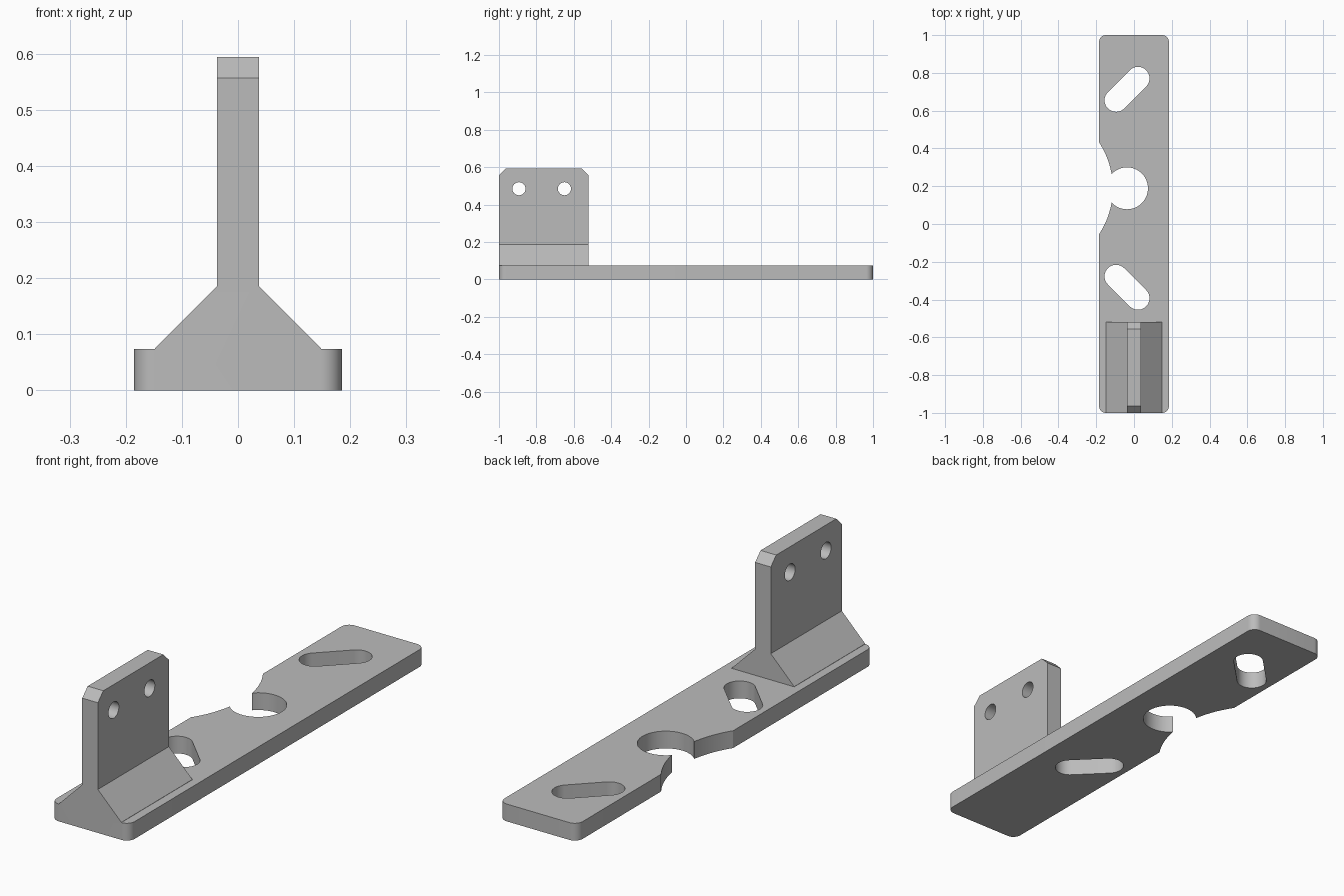
import bpy, bmesh
from math import pi, cos, sin, radians

cube = bpy.data.objects.get("Cube")
if cube:
    bpy.data.objects.remove(cube, do_unlink=True)

grey = bpy.data.materials.new("plain grey")
grey.use_nodes = True
GREY = (0.5, 0.5, 0.5, 1)
grey.diffuse_color = GREY
grey.node_tree.nodes["Principled BSDF"].inputs["Base Color"].default_value = GREY

HALF_W, THICK, CORNER = 0.185, 0.074, 0.037
NOTCH_Y = 0.189


def arc(cx, cy, r, start, end, steps):
    """Points along an arc, angles in degrees."""
    angles = [radians(start + (end - start) * i / steps) for i in range(steps + 1)]
    return [(cx + r * cos(a), cy + r * sin(a)) for a in angles]


def circle(cx, cy, r, steps=64):
    return arc(cx, cy, r, 0, 360, steps)[:-1]


def prism(name, outline, axis, low, high):
    """Extrude a flat outline along one axis."""
    place = {"x": lambda u, v, d: (d, u, v),
             "y": lambda u, v, d: (u, d, v),
             "z": lambda u, v, d: (u, v, d)}[axis]
    bm = bmesh.new()
    base = bm.faces.new([bm.verts.new(place(u, v, low)) for u, v in outline])
    new = bmesh.ops.extrude_face_region(bm, geom=[base])["geom"]
    verts = [g for g in new if isinstance(g, bmesh.types.BMVert)]
    bmesh.ops.translate(bm, verts=verts, vec=place(0, 0, high - low))
    bmesh.ops.recalc_face_normals(bm, faces=bm.faces)
    mesh = bpy.data.meshes.new(name)
    bm.to_mesh(mesh)
    bm.free()
    mesh.materials.append(grey)
    obj = bpy.data.objects.new(name, mesh)
    bpy.context.collection.objects.link(obj)
    return obj


def combine(target, tool, operation):
    """Apply a boolean and discard the tool object."""
    mod = target.modifiers.new("boolean", "BOOLEAN")
    mod.object, mod.operation, mod.solver = tool, operation, "EXACT"
    bpy.context.view_layer.objects.active = target
    bpy.ops.object.modifier_apply(modifier=mod.name)
    bpy.data.objects.remove(tool, do_unlink=True)


# Base plate with rounded corners
ix, iy = HALF_W - CORNER, 1 - CORNER
outline = []
for cx, cy, start in ((ix, iy, 0), (-ix, iy, 90), (-ix, -iy, 180), (ix, -iy, 270)):
    outline += arc(cx, cy, CORNER, start, start + 90, 12)
bracket = prism("mounting_bracket", outline, "z", 0, THICK)

# Upright tab with sloping foot, and chamfered top corners
right = [(0.148, 0.03), (0.148, THICK + 0.001), (0.037, 0.186), (0.037, 0.594)]
profile = right + [(-x, z) for x, z in reversed(right)]
tab = prism("upright_tab", profile, "y", -1, -0.52)
bm = bmesh.new()
bm.from_mesh(tab.data)
top_edges = [e for e in bm.edges
             if all(v.co.z > 0.59 for v in e.verts)
             and abs(e.verts[0].co.y - e.verts[1].co.y) < 0.01]
bmesh.ops.bevel(bm, geom=top_edges, offset=0.037, segments=1, affect="EDGES")
bm.to_mesh(tab.data)
bm.free()
for y in (-0.893, -0.65):
    combine(tab, prism("hole_cutter", circle(y, 0.485, 0.035, 40), "x", -0.3, 0.3), "DIFFERENCE")
combine(bracket, tab, "UNION")

# Diagonal slots, mirrored about the notch
for side in (1, -1):
    lower = arc(-0.095, 0.655 - NOTCH_Y, 0.061, 135, 315, 24)
    upper = arc(0.021, 0.771 - NOTCH_Y, 0.061, -45, 135, 24)
    slot = [(x, NOTCH_Y + side * y) for x, y in lower + upper]
    combine(bracket, prism("slot_cutter", slot, "z", -0.1, 0.2), "DIFFERENCE")

# Round opening with a wide shallow scoop through the side
for cx, r, steps in ((-0.037, 0.111, 64), (-0.554, 0.442, 128)):
    combine(bracket, prism("notch_cutter", circle(cx, NOTCH_Y, r, steps), "z", -0.1, 0.2), "DIFFERENCE")

# Tidy coplanar seams and shade
bm = bmesh.new()
bm.from_mesh(bracket.data)
bmesh.ops.remove_doubles(bm, verts=bm.verts, dist=0.0001)
bmesh.ops.dissolve_limit(bm, angle_limit=radians(0.5), verts=bm.verts, edges=bm.edges)
bm.to_mesh(bracket.data)
bm.free()
bpy.ops.object.select_all(action="DESELECT")
bracket.select_set(True)
bpy.context.view_layer.objects.active = bracket
bpy.ops.object.shade_smooth_by_angle(angle=radians(30))
